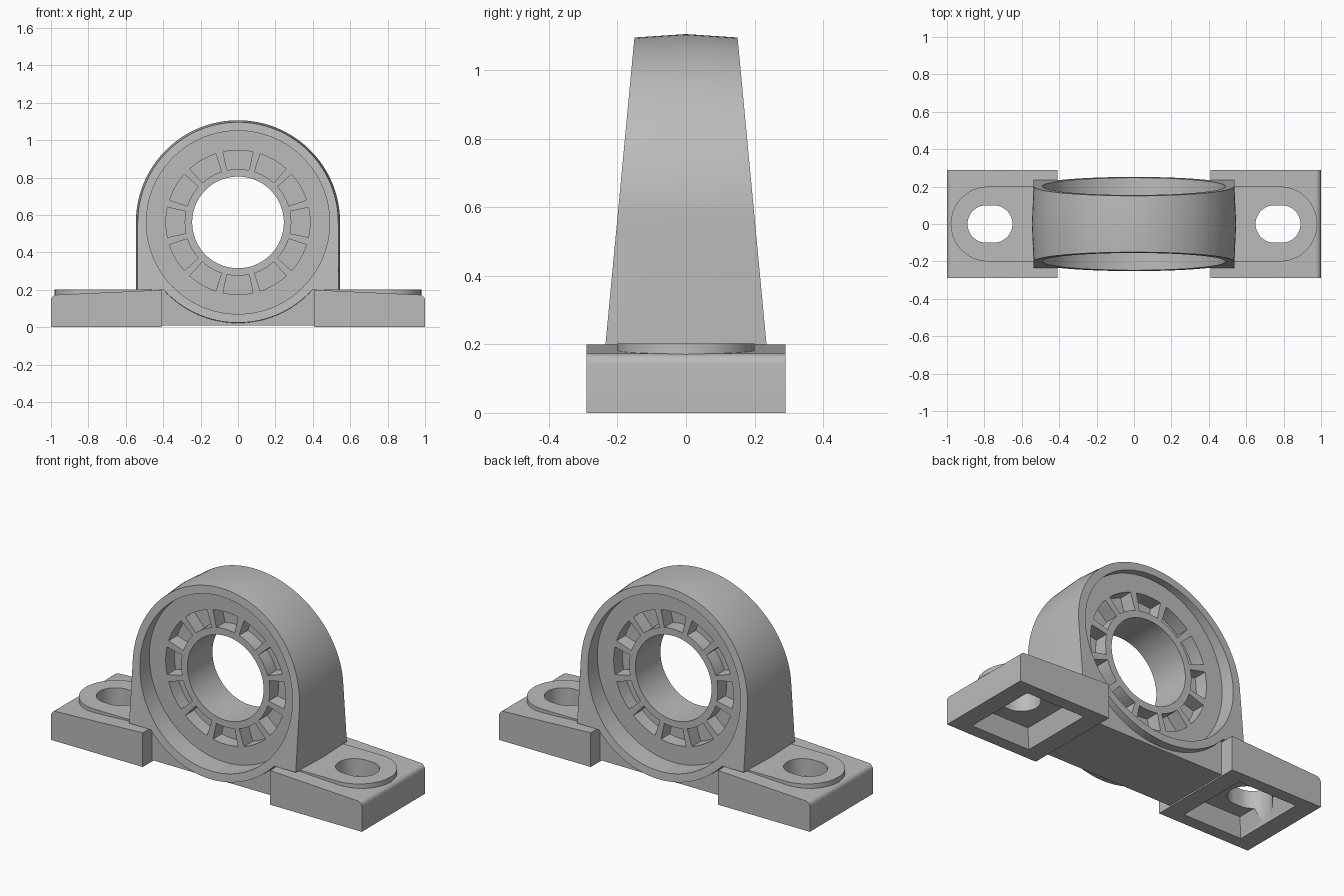
import bpy, bmesh
from math import sin, cos, pi, radians, sqrt, asin

cube = bpy.data.objects.get("Cube")
if cube:
    bpy.data.objects.remove(cube, do_unlink=True)

grey = bpy.data.materials.new("cast_grey")
grey.use_nodes = True
COLOUR = (0.5, 0.5, 0.5, 1)
grey.diffuse_color = COLOUR
grey.node_tree.nodes["Principled BSDF"].inputs["Base Color"].default_value = COLOUR

AXIS_Z = 0.56      # height of the bore axis
FACE_Y = 0.115     # half thickness of the inner disc


def loft(name, *solids):
    """Make an object from solids, each one a list of matching point loops."""
    bm = bmesh.new()
    for loops in solids:
        rows = [[bm.verts.new(p) for p in loop] for loop in loops]
        n = len(rows[0])
        for a, b in zip(rows, rows[1:]):
            for i in range(n):
                j = (i + 1) % n
                bm.faces.new((a[i], a[j], b[j], b[i]))
        bm.faces.new(rows[0])
        bm.faces.new(rows[-1])
    bmesh.ops.recalc_face_normals(bm, faces=bm.faces)
    mesh = bpy.data.meshes.new(name)
    bm.to_mesh(mesh)
    bm.free()
    mesh.materials.append(grey)
    obj = bpy.data.objects.new(name, mesh)
    bpy.context.collection.objects.link(obj)
    return obj


def combine(obj, tool, operation):
    mod = obj.modifiers.new(operation, 'BOOLEAN')
    mod.operation = operation
    mod.solver = 'EXACT'
    mod.object = tool
    bpy.context.view_layer.objects.active = obj
    bpy.ops.object.modifier_apply(modifier=mod.name)
    bpy.data.objects.remove(tool, do_unlink=True)


def smooth(obj):
    bpy.ops.object.select_all(action='DESELECT')
    obj.select_set(True)
    bpy.context.view_layer.objects.active = obj
    bpy.ops.object.shade_smooth_by_angle(angle=radians(25))


def arc(radius, start, end, steps):
    return [(radius * cos(start + (end - start) * i / steps),
             radius * sin(start + (end - start) * i / steps)) for i in range(steps + 1)]


def cylinder(radius, y0, y1, steps=96):
    ring = arc(radius, 0, 2 * pi, steps)[:-1]
    return [[(x, y, AXIS_Z + z) for x, z in ring] for y in (y0, y1)]


def box(x0, x1, y, z):
    return [(x0, -y, z), (x1, -y, z), (x1, y, z), (x0, y, z)]


# Housing: arch with straight cheeks and a round belly, thinner towards the top
def housing_outline(radius, side):
    drop = AXIS_Z - 0.2
    dip = asin(drop / radius)
    points = arc(radius, 0, pi, 64) + [(-radius, -drop)]
    points += arc(radius, pi + dip, 2 * pi - dip, 40) + [(radius, -drop)]
    return [(x, side * (0.254 - 0.0944 * (z + AXIS_Z)), z + AXIS_Z) for x, z in points]


housing = loft("bearing_housing", [housing_outline(0.536, -1),
                                   housing_outline(0.546, 0),
                                   housing_outline(0.536, 1)])
web = loft("web", [box(-0.42, 0.42, 0.205, 0.008), box(-0.42, 0.42, 0.205, 0.25)])
combine(housing, web, 'UNION')

# Recesses on both faces, then the shaft hole
combine(housing, loft("recess", cylinder(0.49, -0.5, -FACE_Y),
                      cylinder(0.49, FACE_Y, 0.5)), 'DIFFERENCE')
combine(housing, loft("shaft_hole", cylinder(0.245, -0.6, 0.6)), 'DIFFERENCE')


# Ring of twelve pockets on each face
def pocket(angle, side):
    half = radians(12)
    ring = (arc(0.385, angle - half, angle + half, 6)
            + arc(0.285, angle + half, angle - half, 6))
    return [[(x, side * y, z + AXIS_Z) for x, z in ring] for y in (0.035, 0.3)]


pockets = [pocket(i * pi / 6, side) for i in range(12) for side in (-1, 1)]
combine(housing, loft("pockets", *pockets), 'DIFFERENCE')
smooth(housing)


# Feet: sloped block with a level pad, a bolt slot and a hollow underside
def stadium(x0, x1, radius, z):
    points = [(x1 + x, y) for x, y in arc(radius, -pi / 2, pi / 2, 24)]
    points += [(x0 + x, y) for x, y in arc(radius, pi / 2, 3 * pi / 2, 24)]
    return [(x, y, z) for x, y in points]


def make_foot(name, side):
    def flip(loops):
        return [[(side * x, y, z) for x, y, z in loop] for loop in loops]

    corner = [(0.97 + x, 0.143 + z) for x, z in arc(0.03, 0, pi / 2, 6)]
    outline = [(0.41, 0), (1, 0)] + corner + [(0.41, 0.199)]
    foot = loft(name, flip([[(x, y, z) for x, z in outline] for y in (-0.29, 0.29)]))
    pad = [(0.46, -0.2)] + [(0.78 + x, y) for x, y in arc(0.2, -pi / 2, pi / 2, 32)]
    pad += [(0.46, 0.2)]
    combine(foot, loft("pad", flip([[(x, y, z) for x, y in pad]
                                    for z in (0.13, 0.202)])), 'UNION')
    combine(foot, loft("hollow", flip([box(0.51, 0.9, 0.225, -0.02),
                                       box(0.55, 0.86, 0.185, 0.1)])), 'DIFFERENCE')
    combine(foot, loft("slot", flip([stadium(0.75, 0.79, 0.1, -0.1),
                                     stadium(0.75, 0.79, 0.1, 0.4)])), 'DIFFERENCE')
    smooth(foot)


make_foot("left_foot", 1)
make_foot("right_foot", -1)
